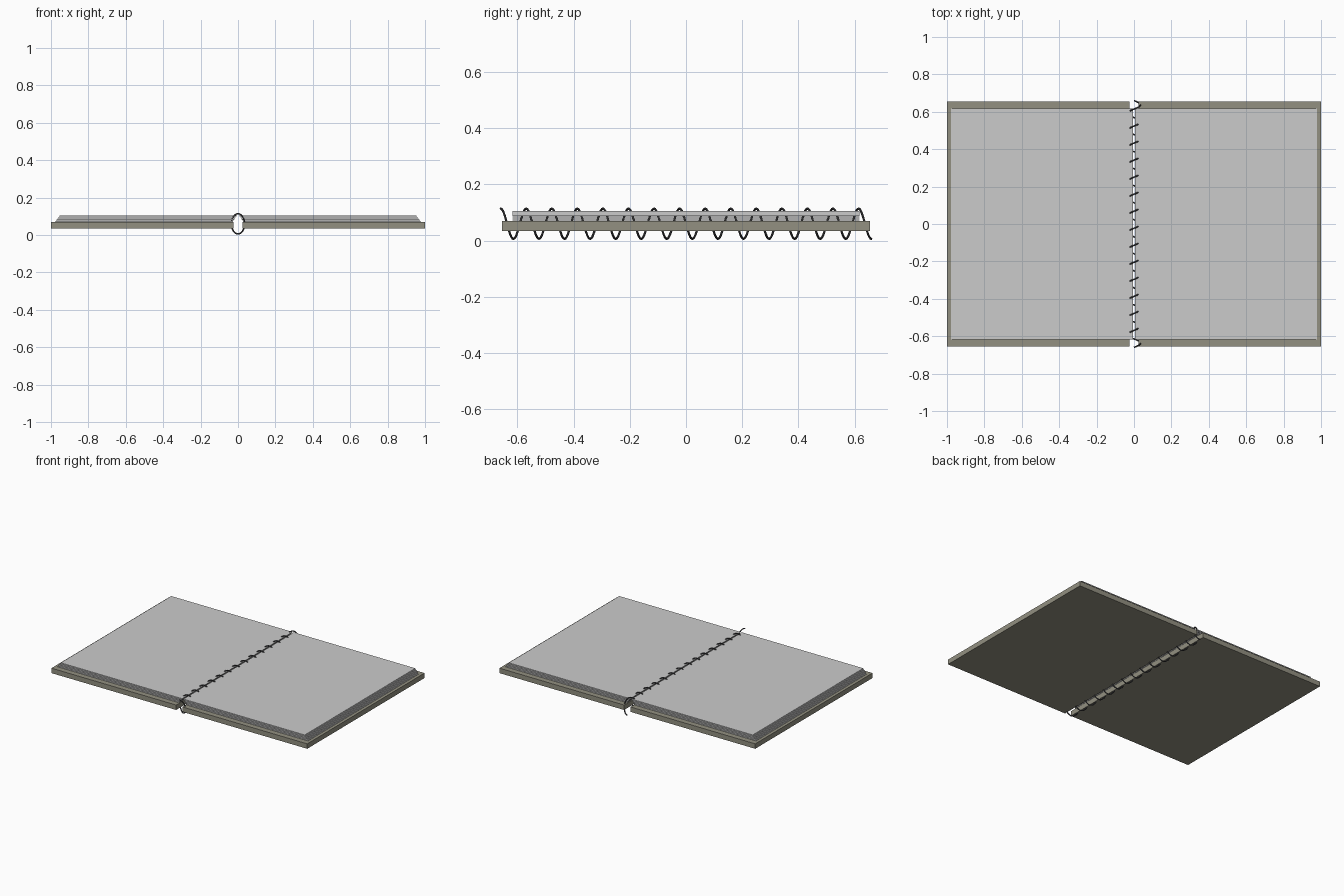
import bpy, math

if "Cube" in bpy.data.objects:
    bpy.data.objects.remove(bpy.data.objects["Cube"])

def box(name, x0, x1, y, z0, z1, mat=None):
    xs, ys, zs = (x0, x1), (-y, y), (z0, z1)
    verts = [(a, b, c) for a in xs for b in ys for c in zs]
    faces = [(0, 1, 3, 2), (4, 6, 7, 5), (0, 4, 5, 1),
             (2, 3, 7, 6), (0, 2, 6, 4), (1, 5, 7, 3)]
    me = bpy.data.meshes.new(name)
    me.from_pydata(verts, [], faces)
    ob = bpy.data.objects.new(name, me)
    bpy.context.collection.objects.link(ob)
    if mat:
        me.materials.append(mat)
    return ob

def material(name, color):
    m = bpy.data.materials.new(name)
    m.diffuse_color = color
    m.use_nodes = True
    m.node_tree.nodes["Principled BSDF"].inputs["Base Color"].default_value = m.diffuse_color
    return m

card = material("card", (0.29, 0.28, 0.22, 1))
steel = material("dark_wire", (0.06, 0.06, 0.065, 1))

SHEETS = 10
for side, s in (("left", -1), ("right", 1)):
    # Cover board
    a, b = sorted((s * 0.025, s * 1.0))
    box(f"{side}_cover", a, b, 0.655, 0.034, 0.069, card)
    # Stacked sheets, each shifted towards the spine
    for i in range(SHEETS):
        t = i / (SHEETS - 1)
        a, b = sorted((s * (0.03 - 0.025 * t), s * (0.979 - 0.025 * t)))
        z = 0.0692 + 0.0037 * i
        box(f"{side}_sheet_{i + 1}", a, b, 0.617, z, z + 0.0025)

# Spiral binding wire
TURNS, STEPS = 14.5, 24
n = int(TURNS * STEPS)
cu = bpy.data.curves.new("spiral_wire", 'CURVE')
cu.dimensions = '3D'
cu.bevel_depth = 0.004
cu.bevel_resolution = 2
cu.use_fill_caps = True
sp = cu.splines.new('POLY')
sp.points.add(n)
for k, p in enumerate(sp.points):
    t = 2 * math.pi * k / STEPS
    p.co = (0.035 * math.sin(t), -0.66 + 1.32 * k / n, 0.06 + 0.054 * math.cos(t), 1)
cu.materials.append(steel)
wire = bpy.data.objects.new("spiral_wire", cu)
bpy.context.collection.objects.link(wire)
bpy.context.view_layer.objects.active = wire
wire.select_set(True)
bpy.ops.object.convert(target='MESH')
bpy.ops.object.shade_smooth_by_angle()
